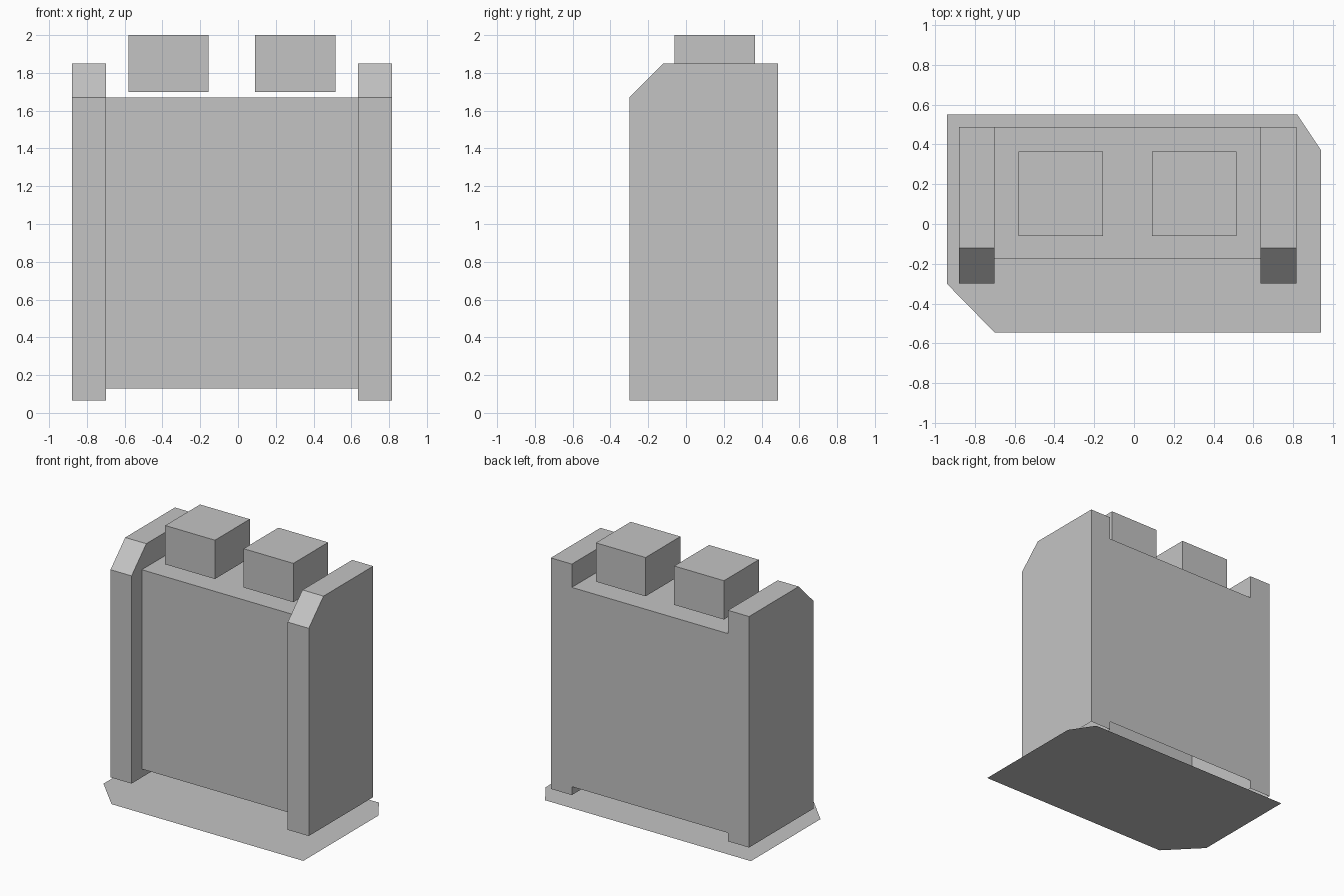
import bpy
import bmesh
from mathutils import Vector

if "Cube" in bpy.data.objects:
    bpy.data.objects.remove(bpy.data.objects["Cube"], do_unlink=True)

# Single plain grey
grey = bpy.data.materials.new("plain_grey")
grey.use_nodes = True
grey.diffuse_color = (0.55, 0.55, 0.55, 1)
grey.node_tree.nodes["Principled BSDF"].inputs["Base Color"].default_value = grey.diffuse_color


def prism(name, profile, sweep=None):
    """Fill a profile polygon and sweep it; the underside stays open."""
    bm = bmesh.new()
    face = bm.faces.new([bm.verts.new(p) for p in profile])
    if sweep:
        result = bmesh.ops.extrude_face_region(bm, geom=[face], use_keep_orig=True)
        moved = [v for v in result["geom"] if isinstance(v, bmesh.types.BMVert)]
        bmesh.ops.translate(bm, verts=moved, vec=Vector(sweep))
        bmesh.ops.recalc_face_normals(bm, faces=bm.faces)
        under = [f for f in bm.faces if f.normal.z < -0.9]
        bmesh.ops.delete(bm, geom=under, context='FACES_ONLY')
    mesh = bpy.data.meshes.new(name)
    bm.to_mesh(mesh)
    bm.free()
    mesh.materials.append(grey)
    obj = bpy.data.objects.new(name, mesh)
    bpy.context.collection.objects.link(obj)
    return obj


def block(name, x0, x1, y0, y1, z0, z1):
    corners = [(x0, y0, z0), (x1, y0, z0), (x1, y1, z0), (x0, y1, z0)]
    return prism(name, corners, (0, 0, z1 - z0))


# Flat ground plate with two clipped corners
plate = [(-0.94, -0.30), (-0.70, -0.545), (0.94, -0.545),
         (0.94, 0.37), (0.82, 0.55), (-0.94, 0.55)]
prism("ground_plate", [(x, y, 0) for x, y in plate])

# Main body between the side walls
block("body", -0.70, 0.635, -0.175, 0.487, 0.13, 1.67)

# Side walls with a sloped front top edge
wall = [(-0.30, 0.065), (0.487, 0.065), (0.487, 1.85), (-0.12, 1.85), (-0.30, 1.67)]
for name, x in (("right_side_wall", -0.88), ("left_side_wall", 0.635)):
    prism(name, [(x, y, z) for y, z in wall], (0.18, 0, 0))

# Rooftop boxes
for name, x in (("right_roof_box", -0.58), ("left_roof_box", 0.09)):
    block(name, x, x + 0.425, -0.06, 0.365, 1.70, 2.0)
